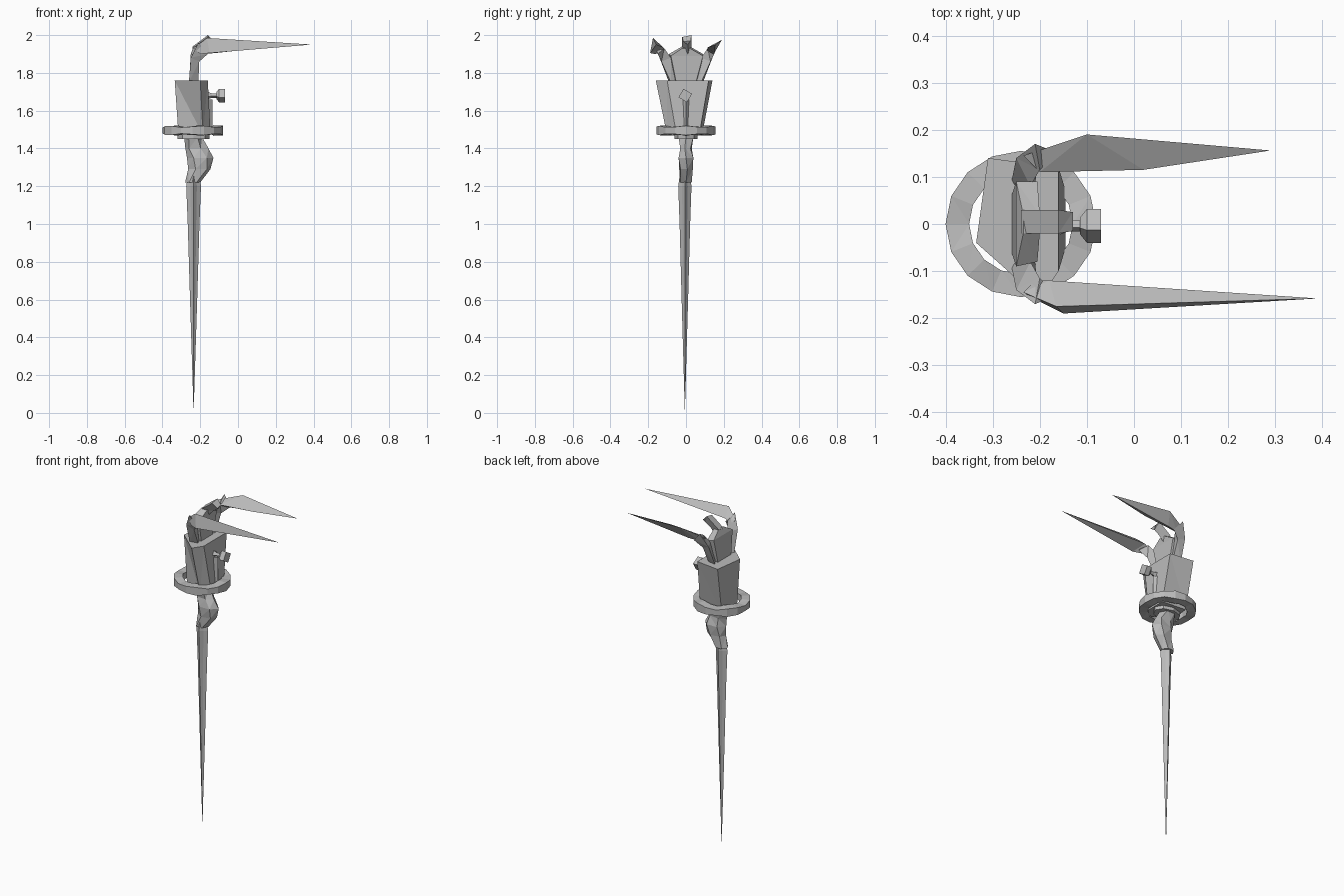
import bpy
import bmesh
from math import sin, cos, pi

cube = bpy.data.objects.get("Cube")
if cube:
    bpy.data.objects.remove(cube, do_unlink=True)

steel = bpy.data.materials.new("steel_grey")
steel.use_nodes = True
steel.diffuse_color = (0.5, 0.5, 0.5, 1)
steel.node_tree.nodes["Principled BSDF"].inputs["Base Color"].default_value = (0.5, 0.5, 0.5, 1)

AXIS_X = -0.24   # vertical axis of the shaft


def loft(name, loops, closed=False):
    """Skin equal-length point loops; cap the ends unless the loft is closed."""
    bm = bmesh.new()
    rows = [[bm.verts.new(p) for p in loop] for loop in loops]
    pairs = list(zip(rows, rows[1:]))
    if closed:
        pairs.append((rows[-1], rows[0]))
    else:
        bm.faces.new(rows[0])
        bm.faces.new(rows[-1])
    for low, high in pairs:
        for i in range(len(low)):
            j = (i + 1) % len(low)
            bm.faces.new((low[i], low[j], high[j], high[i]))
    bmesh.ops.remove_doubles(bm, verts=bm.verts, dist=0.0005)
    bmesh.ops.triangulate(bm, faces=[f for f in bm.faces if len(f.verts) > 3])
    bmesh.ops.recalc_face_normals(bm, faces=bm.faces)
    mesh = bpy.data.meshes.new(name)
    bm.to_mesh(mesh)
    bm.free()
    mesh.materials.append(steel)
    obj = bpy.data.objects.new(name, mesh)
    bpy.context.scene.collection.objects.link(obj)
    return obj


def oval(z, left, right, half_depth, sides=6, pinch=1.0, y=0.0, turn=0.0):
    """Horizontal loop; pinch pulls every second point in to make a star."""
    mid, half = (left + right) / 2, (right - left) / 2
    loop = []
    for i in range(sides):
        a = 2 * pi * i / sides + turn
        r = pinch if i % 2 else 1.0
        loop.append((mid + half * r * cos(a), y + half_depth * r * sin(a), z))
    return loop


def at_height(z, outline):
    return [(x, y, z) for x, y in outline]


# Long tapering spike with fluted sides
spike = []
for z, r in ((0, 0.0002), (0.6, 0.019), (1, 0.031), (1.2, 0.039), (1.26, 0.03)):
    spike.append(oval(z, AXIS_X + 0.005 - r, AXIS_X + 0.005 + r, r * 0.9, 8, 0.62, -0.006))
loft("spike", spike)

# Lumpy grip above the spike, bulging to one side
loft("grip", [
    oval(1.22, -0.28, -0.2, 0.035),
    oval(1.29, -0.265, -0.145, 0.038, turn=0.2),
    oval(1.35, -0.27, -0.13, 0.045),
    oval(1.4, -0.28, -0.155, 0.032, turn=-0.2),
    oval(1.46, -0.285, -0.19, 0.045),
])
loft("base_plate", [oval(z, -0.32, -0.15, 0.06, 8) for z in (1.45, 1.48)])

# Uneven guard ring
guard = []
for i in range(16):
    a = 2 * pi * i / 16
    h = 0.023 + 0.005 * cos(5 * a)
    guard.append([(AXIS_X + r * cos(a), r * 0.97 * sin(a), 1.495 + s * h)
                  for r, s in ((0.11, -1), (0.16, -0.9), (0.16, 0.9), (0.11, 1))])
loft("guard_ring", guard, closed=True)

# Flared five-sided housing
loft("housing", [
    at_height(1.47, [(-0.315, -0.04), (-0.185, -0.1), (-0.145, -0.05), (-0.145, 0.07), (-0.3, 0.085)]),
    at_height(1.76, [(-0.335, -0.04), (-0.2, -0.16), (-0.16, -0.1), (-0.16, 0.12), (-0.31, 0.14)]),
])


def diamond(x, r, z=1.68):
    return [(x, -0.004 + r * cos(a), z + r * sin(a))
            for a in (0.25 + k * pi / 2 for k in range(4))]


# Side knob on a short stem, with a rib beneath it
loft("knob_stem", [diamond(-0.17, 0.025), diamond(-0.14, 0.012), diamond(-0.11, 0.012)])
loft("knob_head", [diamond(-0.115, 0.018), diamond(-0.1, 0.037), diamond(-0.07, 0.037)])
loft("knob_rib", [
    [(-0.16, -0.02, z), (-0.135, 0, z), (-0.16, 0.02, z)] for z in (1.5, 1.66)])

# Fan-shaped neck and its centre prong
loft("neck_fan", [
    [(-0.26, -0.06, 1.74), (-0.21, -0.05, 1.74), (-0.21, 0.05, 1.74), (-0.26, 0.06, 1.74)],
    [(-0.25, -0.09, 1.9), (-0.205, -0.08, 1.89), (-0.205, 0.09, 1.89), (-0.25, 0.09, 1.9)],
    [(-0.235, -0.02, 1.94), (-0.2, -0.02, 1.93), (-0.2, 0.02, 1.93), (-0.235, 0.02, 1.94)],
])
loft("centre_prong", [
    [(-0.24, -0.02, 1.93), (-0.24, 0.03, 1.94), (-0.2, 0.01, 1.9)],
    [(-0.16, -0.02, 1.99), (-0.16, 0.03, 2), (-0.17, 0.01, 1.93)],
    [(-0.13, -0.015, 1.965), (-0.13, 0.025, 1.97), (-0.14, 0.01, 1.95)],
])

# Two arms rising outward from the neck
for side, name in ((-1, "front_arm"), (1, "back_arm")):
    loft(name, [
        [(-0.26, side * 0.09, 1.75), (-0.21, side * 0.08, 1.75), (-0.23, side * 0.04, 1.75)],
        [(-0.25, side * 0.14, 1.88), (-0.205, side * 0.13, 1.86), (-0.22, side * 0.08, 1.88)],
        [(-0.21, side * 0.17, 1.96), (-0.16, side * 0.15, 1.9), (-0.2, side * 0.115, 1.93)],
    ])

# Long pointed blades, slightly different from each other
loft("front_blade", [
    [(-0.235, -0.145, 1.93), (-0.2, -0.165, 1.9), (-0.21, -0.12, 1.91)],
    [(-0.165, -0.175, 1.985), (-0.15, -0.19, 1.905), (-0.18, -0.12, 1.935)],
    [(0.39, -0.158, 1.95)] * 3,
])
loft("back_blade", [
    [(-0.235, 0.145, 1.93), (-0.19, 0.14, 1.9), (-0.2, 0.11, 1.92)],
    [(-0.1, 0.19, 1.975), (-0.12, 0.15, 1.905), (0.02, 0.115, 1.935)],
    [(0.29, 0.156, 1.95)] * 3,
])
